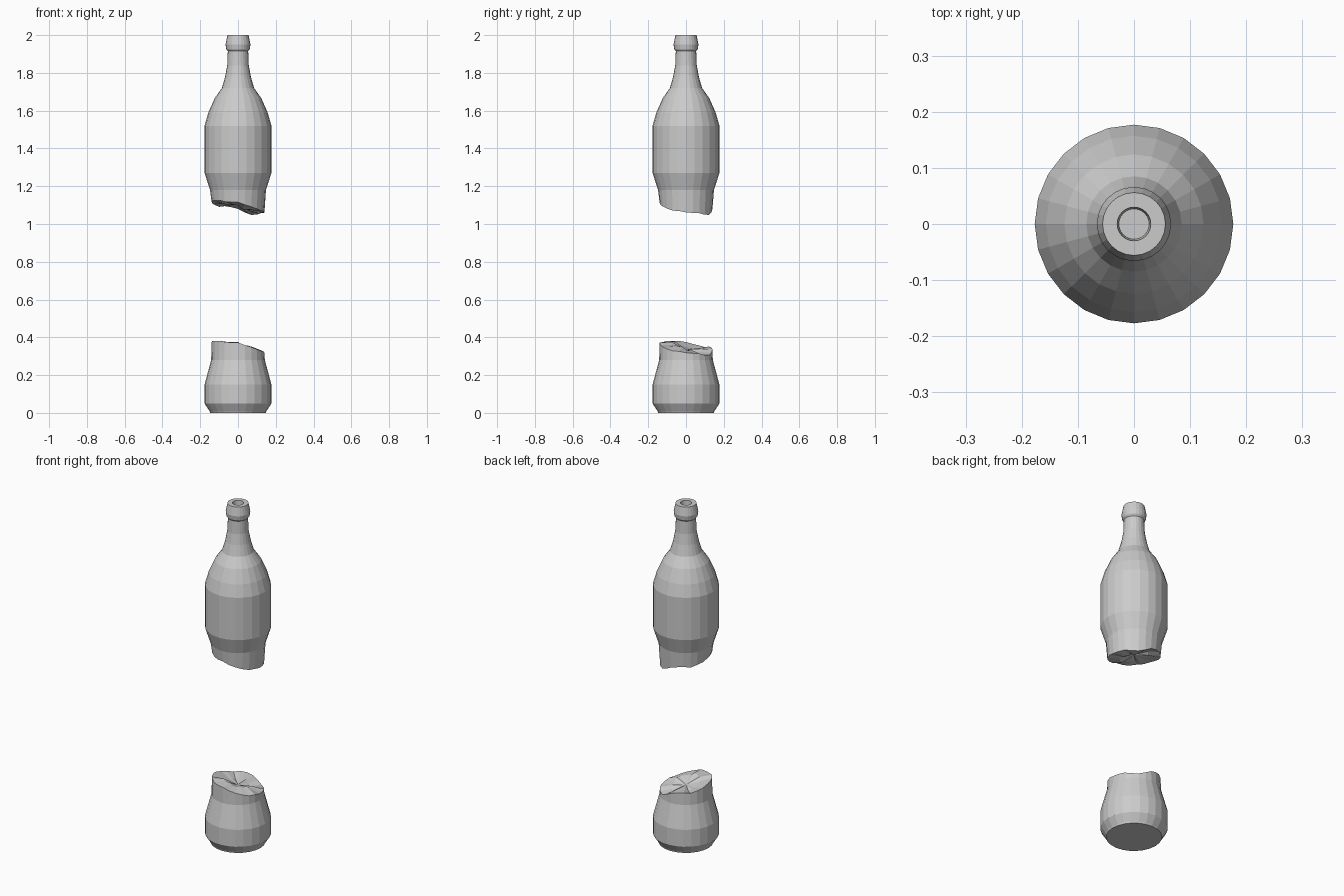
import bpy, math, random

if "Cube" in bpy.data.objects:
    bpy.data.objects.remove(bpy.data.objects["Cube"])

SIDES = 24
random.seed(4)
ANGLES = [2 * math.pi * i / SIDES for i in range(SIDES)]
JITTER = [random.uniform(-0.006, 0.006) for _ in ANGLES]


def break_height(x, y, base):
    """Tilted, wavy fracture: high on the left, low at the right and back."""
    a = math.atan2(y, x)
    r = math.hypot(x, y) / 0.14
    return base - 0.205 * x - 0.13 * y + 0.006 * r * math.sin(4 * a + 0.6)


def broken_lathe(name, profile, base, dents, upward):
    """Lathe the profile (ends at the closed end) from a jagged capped fracture."""
    verts, faces = [], []

    def pole(z):
        verts.append((0, 0, z))
        return len(verts) - 1

    # fracture surface: centre, rough inner ring, jagged rim
    centre = pole(base + dents[0])
    for r, dent, rough in ((0.075, dents[1], 2.0), (0.14, 0, 1.0)):
        for i, a in enumerate(ANGLES):
            x, y = r * math.cos(a), r * math.sin(a)
            z = break_height(x, y, base) + rough * JITTER[i]
            verts.append((x, y, z + dent * math.cos(a - 2.2)))
    # turned outer wall
    for r, z in profile:
        verts += [(r * math.cos(a), r * math.sin(a), z) for a in ANGLES]
    end = pole(profile[-1][1])

    rings = len(profile) + 2
    for i in range(SIDES):
        j = (i + 1) % SIDES
        faces.append((centre, 1 + j, 1 + i))
        for k in range(rings - 1):
            p, q = 1 + k * SIDES, 1 + (k + 1) * SIDES
            faces.append((p + i, p + j, q + j, q + i))
        last = 1 + (rings - 1) * SIDES
        faces.append((last + i, last + j, end))
    if not upward:
        faces = [f[::-1] for f in faces]

    mesh = bpy.data.meshes.new(name)
    mesh.from_pydata(verts, [], faces)
    mesh.update()
    obj = bpy.data.objects.new(name, mesh)
    bpy.context.collection.objects.link(obj)
    return obj


# Upper half: waist, body, shoulder, neck, lip and recessed mouth
upper = [(0.148, 1.18), (0.177, 1.27), (0.177, 1.52), (0.157, 1.59),
         (0.124, 1.665), (0.085, 1.72), (0.068, 1.78), (0.057, 1.84),
         (0.054, 1.915), (0.062, 1.925), (0.066, 1.95), (0.056, 2.0),
         (0.03, 2.0), (0.027, 1.96)]
broken_lathe("bottle_top_half", upper, 1.09, (0.015, 0.012), True)

# Lower half: waist, body and chamfered base
lower = [(0.142, 0.28), (0.177, 0.15), (0.177, 0.05), (0.15, 0.008), (0.147, 0)]
broken_lathe("bottle_bottom_half", lower, 0.347, (-0.012, -0.012), False)
